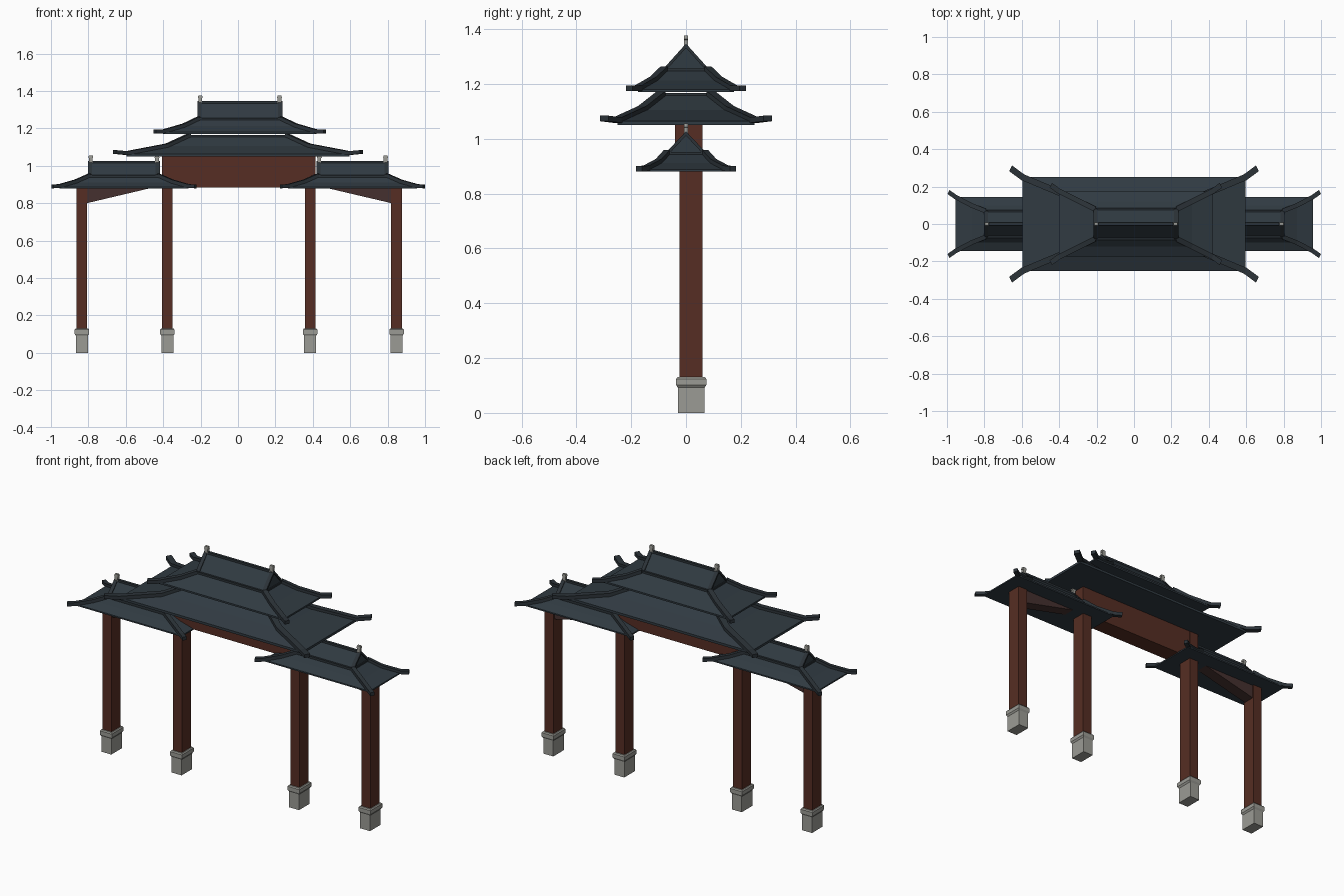
import bpy, bmesh
from mathutils import Vector

cube = bpy.data.objects.get("Cube")
if cube:
    bpy.data.objects.remove(cube)


def material(name, rgb):
    m = bpy.data.materials.new(name)
    m.use_nodes = True
    m.diffuse_color = (*rgb, 1)
    bsdf = m.node_tree.nodes["Principled BSDF"]
    bsdf.inputs["Base Color"].default_value = (*rgb, 1)
    bsdf.inputs["Roughness"].default_value = 0.8
    return m


SLATE = material("slate roof", (0.030, 0.043, 0.054))
TRIM = material("dark ridge", (0.024, 0.032, 0.039))
WOOD = material("red brown wood", (0.093, 0.027, 0.017))
BRACE = material("dusky brown wood", (0.060, 0.030, 0.028))
STONE = material("grey stone", (0.33, 0.33, 0.30))


def finish(name, bm, mat):
    bmesh.ops.recalc_face_normals(bm, faces=bm.faces)
    mesh = bpy.data.meshes.new(name)
    bm.to_mesh(mesh)
    bm.free()
    mesh.materials.append(mat)
    ob = bpy.data.objects.new(name, mesh)
    bpy.context.collection.objects.link(ob)
    return ob


def ring(bm, cx, cy, hx, hy, z):
    return [bm.verts.new((cx + sx * hx, cy + sy * hy, z))
            for sx, sy in ((-1, -1), (1, -1), (1, 1), (-1, 1))]


def bridge(bm, a, b):
    n = len(a)
    for i in range(n):
        bm.faces.new((a[i], a[(i + 1) % n], b[(i + 1) % n], b[i]))


def stack(name, cx, cy, levels, mat, ridge=None):
    """Rectangular rings joined upward, closed flat or with a gable."""
    bm = bmesh.new()
    rings = [ring(bm, cx, cy, *lv) for lv in levels]
    bm.faces.new(rings[0])
    for a, b in zip(rings, rings[1:]):
        bridge(bm, a, b)
    t = rings[-1]
    if ridge:
        l, r = (bm.verts.new((cx + s * levels[-1][0], cy, ridge)) for s in (-1, 1))
        for f in ((t[0], t[1], r, l), (t[2], t[3], l, r), (t[1], t[2], r), (t[3], t[0], l)):
            bm.faces.new(f)
    else:
        bm.faces.new(t)
    return finish(name, bm, mat)


def box(name, x, y, z, mat):
    return stack(name, sum(x) / 2, sum(y) / 2,
                 [((x[1] - x[0]) / 2, (y[1] - y[0]) / 2, h) for h in z], mat)


def beam(name, points, w, h, mat):
    """Rectangular bar swept along a path, standing upright."""
    bm = bmesh.new()
    pts = [Vector(p) for p in points]
    d = pts[-1] - pts[0]
    side = Vector((-d.y, d.x, 0)).normalized() * w / 2
    up = Vector((0, 0, h))
    secs = [[bm.verts.new(v) for v in (p - side, p + side, p + side + up, p - side + up)]
            for p in pts]
    for a, b in zip(secs, secs[1:]):
        bridge(bm, a, b)
    bm.faces.new(secs[0])
    bm.faces.new(secs[-1])
    return finish(name, bm, mat)


def roof(name, cx, levels, tip, ridge=None, w=0.028):
    stack(name, cx, 0, levels, SLATE, ridge)
    # corner ridges that sweep past the eaves and turn up
    hips = levels[:0:-1] + [tip]
    for sx in (-1, 1):
        for sy in (-1, 1):
            beam(name + "_hip", [(cx + sx * x, sy * y, z - 0.006) for x, y, z in hips],
                 w, 0.02, TRIM)
            if ridge:
                x, y, z = levels[-1]
                gx = cx + sx * (x - 0.004)
                bm = bmesh.new()
                secs = [[bm.verts.new((gx + a, sy * py, pz + b))
                         for a, b in ((-.011, -.008), (.011, -.008), (.011, .008), (-.011, .008))]
                        for py, pz in ((0, ridge - .004), (y, z))]
                bridge(bm, *secs)
                for s in secs:
                    bm.faces.new(s)
                finish(name + "_gable_trim", bm, TRIM)
        if ridge:
            # stone finial at each ridge end
            ex = cx + sx * levels[-1][0]
            stack(name + "_finial", ex - sx * 0.008, 0,
                  [(0.010, 0.008, ridge - 0.01), (0.010, 0.008, ridge + 0.018),
                   (0.013, 0.008, ridge + 0.02), (0.010, 0.007, ridge + 0.033)], STONE)
    if ridge:
        x, y, z = levels[-1]
        box(name + "_ridge", (cx - x, cx + x), (-0.008, 0.008), (ridge - 0.015, ridge + 0.003), TRIM)
    # low moulding around the top of the hipped skirt
    x, y, z = levels[-1]
    for s in (-1, 1):
        beam(name + "_band", [(cx - x, s * y, z - 0.008), (cx + x, s * y, z - 0.008)], 0.012, 0.014, TRIM)
        beam(name + "_band", [(cx + s * x, -y, z - 0.008), (cx + s * x, y, z - 0.008)], 0.012, 0.014, TRIM)


# roofs
roof("upper_roof", 0.01,
     [(.41, .175, 1.17), (.41, .175, 1.18), (.30, .12, 1.212), (.22, .08, 1.25)],
     (.455, .207, 1.18), ridge=1.343)
roof("middle_roof", 0,
     [(.595, .25, 1.05), (.595, .25, 1.064), (.38, .16, 1.105), (.26, .09, 1.16)],
     (.66, .298, 1.07), w=0.034)
for side, cx in (("right", -0.61), ("left", 0.612)):
    roof(side + "_roof", cx,
         [(.345, .145, .88), (.345, .145, .888), (.26, .10, .912), (.185, .07, .945)],
         (.382, .171, .886), ridge=1.023, w=0.024)

# columns on stone footings
for name, cx, top in (("outer_right", -.835, .90), ("inner_right", -.378, 1.06),
                      ("inner_left", .386, 1.06), ("outer_left", .848, .90)):
    box(name + "_column", (cx - .029, cx + .029), (-.023, .061), (.12, top), WOOD)
    stack(name + "_footing", cx, .019,
          [(.032, .049, 0), (.032, .049, .092), (.039, .055, .102),
           (.039, .055, .124), (.034, .050, .13)], STONE)

# beam panel across the middle bay
box("centre_panel", (-.405, .414), (-.04, .06), (.885, 1.055), WOOD)

# tapered braces in the side bays
for side, x0, x1 in (("right", -.81, -.45), ("left", .822, .46)):
    bm = bmesh.new()
    prof = ((x0, .80), (x1, .885), (x0, .885))
    a, b = ([bm.verts.new((x, y, z)) for x, z in prof] for y in (-.015, .053))
    bridge(bm, a, b)
    bm.faces.new(a)
    bm.faces.new(b)
    finish(side + "_brace", bm, BRACE)
